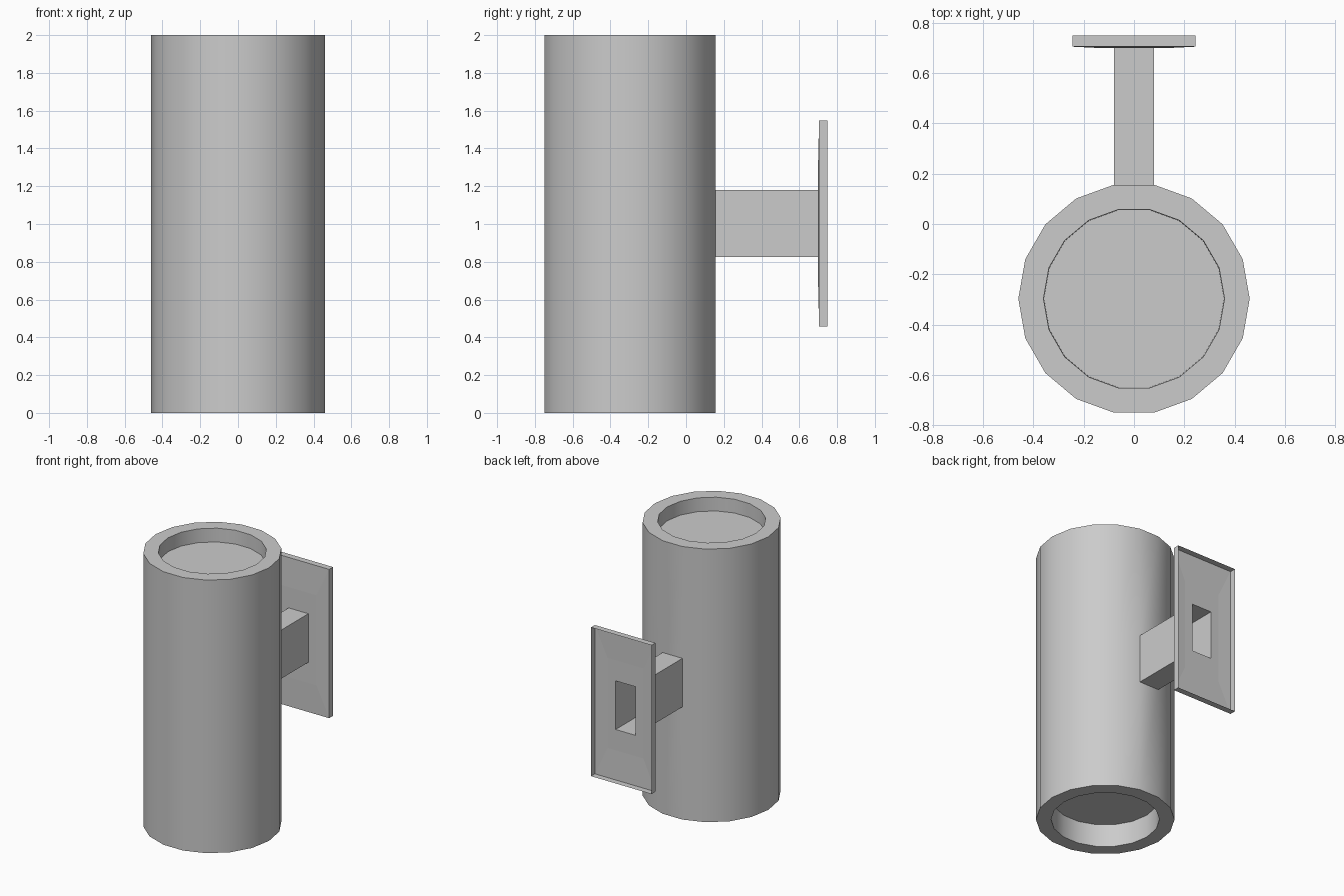
import bpy, bmesh
from math import cos, sin, radians

if "Cube" in bpy.data.objects:
    bpy.data.objects.remove(bpy.data.objects["Cube"])

SIDES = 18
CENTER_Y = -0.297
ARM_Z = 1.003          # mid height of the wall arm
ARM_W, ARM_H = 0.08, 0.178   # arm half width / half height


def loft(name, loops, cap_start=False, cap_end=False, skip=(), smooth=False):
    """Skin consecutive closed loops of points; skip holds (level, side) openings."""
    bm = bmesh.new()
    rings = [[bm.verts.new(p) for p in loop] for loop in loops]
    for level, (a, b) in enumerate(zip(rings, rings[1:])):
        n = len(a)
        for i in range(n):
            if (level, i) not in skip:
                j = (i + 1) % n
                bm.faces.new((a[i], a[j], b[j], b[i]))
    if cap_start:
        bm.faces.new(rings[0][::-1])
    if cap_end:
        bm.faces.new(rings[-1])
    mesh = bpy.data.meshes.new(name)
    bm.to_mesh(mesh)
    bm.free()
    obj = bpy.data.objects.new(name, mesh)
    bpy.context.collection.objects.link(obj)
    if smooth:
        bpy.ops.object.select_all(action='DESELECT')
        obj.select_set(True)
        bpy.context.view_layer.objects.active = obj
        bpy.ops.object.shade_smooth_by_angle(angle=radians(30))
    return obj


def circle(r, z):
    step = 360 / SIDES
    return [(r * cos(radians(i * step)), CENTER_Y + r * sin(radians(i * step)), z)
            for i in range(SIDES)]


def rectangle(w, h, y):
    return [(w, y, ARM_Z - h), (-w, y, ARM_Z - h), (-w, y, ARM_Z + h), (w, y, ARM_Z + h)]


# Lamp tube: recessed floor at each end, open facet where the arm joins
tube_profile = [(0.358, 0.165), (0.36, 0.0), (0.46, 0.0), (0.46, ARM_Z - ARM_H),
                (0.46, ARM_Z + ARM_H), (0.46, 2.0), (0.36, 2.0), (0.358, 1.9)]
loft("lamp_tube", [circle(r, z) for r, z in tube_profile],
     cap_start=True, cap_end=True, skip={(3, 4)}, smooth=True)

# Hollow wall arm
facet_y = CENTER_Y + 0.46 * sin(radians(80))
loft("wall_arm", [rectangle(ARM_W, ARM_H, facet_y), rectangle(ARM_W, ARM_H, 0.70)])

# Wall plate: shallow tray open at the back, with the arm opening in its face
loft("wall_plate", [rectangle(ARM_W, ARM_H, 0.70), rectangle(0.145, 0.33, 0.70),
                    rectangle(0.245, 0.545, 0.705), rectangle(0.245, 0.545, 0.75)])
